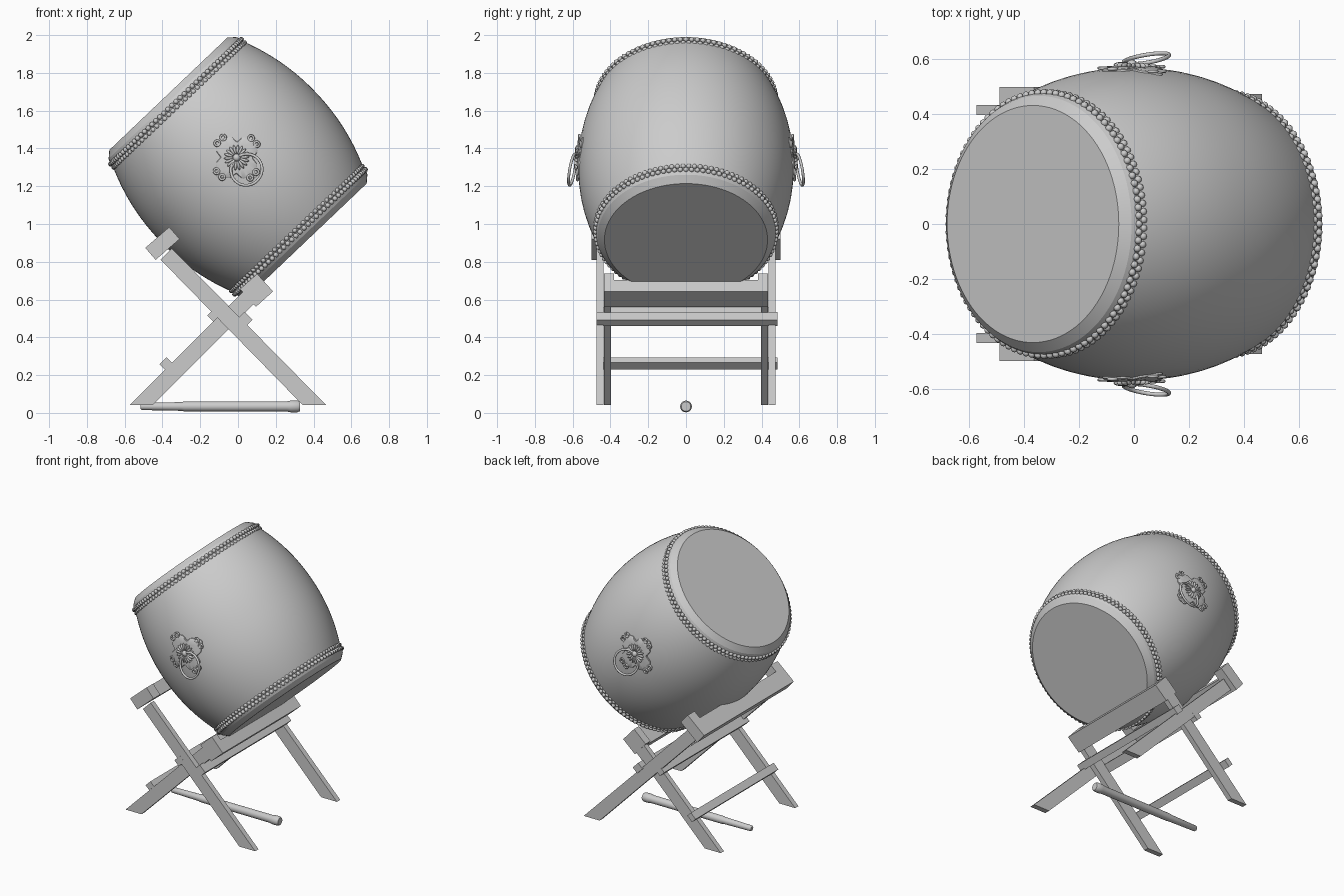
import bpy, bmesh
from math import sin, cos, pi, sqrt, radians
from mathutils import Matrix, Vector

cube = bpy.data.objects.get("Cube")
if cube:
    bpy.data.objects.remove(cube)

grey = bpy.data.materials.new("plain_grey")
grey.use_nodes = True
GREY = (0.6, 0.6, 0.6, 1)
grey.diffuse_color = GREY
grey.node_tree.nodes["Principled BSDF"].inputs["Base Color"].default_value = GREY

# Drum frame: local z is the tilted drum axis
DRUM = Matrix.Translation((0, 0, 1.303)) @ Matrix.Rotation(radians(-43.6), 4, 'Y')


def finish(name, bm, matrix=Matrix(), smooth=None):
    bmesh.ops.recalc_face_normals(bm, faces=bm.faces)
    me = bpy.data.meshes.new(name)
    bm.to_mesh(me)
    bm.free()
    if smooth:
        me.shade_smooth()
        me.set_sharp_from_angle(angle=radians(smooth))
    me.materials.append(grey)
    ob = bpy.data.objects.new(name, me)
    ob.matrix_world = matrix
    bpy.context.collection.objects.link(ob)
    return ob


def loft(bm, rings, caps=True):
    rows = [[bm.verts.new(p) for p in ring] for ring in rings]
    n = len(rows[0])
    for a, b in zip(rows, rows[1:]):
        for i in range(n):
            j = (i + 1) % n
            bm.faces.new((a[i], a[j], b[j], b[i]))
    if caps:
        bm.faces.new(rows[0])
        bm.faces.new(rows[-1])


def lathe(name, profile, matrix, n=96, smooth=20):
    bm = bmesh.new()
    loft(bm, [[(r * cos(2 * pi * i / n), r * sin(2 * pi * i / n), z) for i in range(n)]
              for r, z in profile])
    return finish(name, bm, matrix, smooth)


def torus(bm, major, minor, matrix, n=48, m=10):
    rings = []
    for i in range(n + 1):
        u = 2 * pi * i / n
        rings.append([matrix @ Vector(((major + minor * cos(2 * pi * k / m)) * cos(u),
                                       (major + minor * cos(2 * pi * k / m)) * sin(u),
                                       minor * sin(2 * pi * k / m))) for k in range(m)])
    loft(bm, rings, caps=False)
    bmesh.ops.remove_doubles(bm, verts=bm.verts, dist=1e-5)


def barrel(z):
    return 0.57 - 0.105 * abs(z / 0.49) ** 2.1


# Drum body and skins
lathe("drum_body", [(barrel(z), z) for z in [0.49 * (k / 16 - 1) for k in range(33)]], DRUM)
for label, s in (("upper", 1), ("lower", -1)):
    lathe(label + "_skin", [(0.476, s * 0.435), (0.475, s * 0.487), (0.467, s * 0.503),
                            (0.432, s * 0.534)], DRUM)
    # Two staggered rows of studs
    bm = bmesh.new()
    count = 100
    for row, z in enumerate((0.476, 0.451)):
        for i in range(count):
            t = 2 * pi * (i + row / 2) / count
            place = Matrix.Translation((0.478 * cos(t), 0.478 * sin(t), s * z))
            bmesh.ops.create_icosphere(bm, subdivisions=2, radius=0.0135, matrix=place)
    finish(label + "_studs", bm, DRUM, 60)

# Side ornaments with ring handles
PX, PZ = 0.028, 0.04


def on_side(side, x, z, lift):
    x, z = PX + x, PZ + z
    return Vector((x, side * (sqrt(barrel(z) ** 2 - x * x) + lift), z))


def lobed(t):
    return 0.117 + 0.025 * cos(4 * t) + 0.006 * cos(12 * t)


for label, side in (("front", -1), ("back", 1)):
    bm = bmesh.new()
    n = 96
    rings = []
    for scale, lift in ((1, -0.01), (1, 0.006), (0.96, 0.009), (0.6, 0.009), (0.1, 0.009)):
        rings.append([on_side(side, scale * lobed(2 * pi * i / n) * cos(2 * pi * i / n),
                              scale * lobed(2 * pi * i / n) * sin(2 * pi * i / n), lift)
                      for i in range(n)])
    loft(bm, rings)
    finish(label + "_plate", bm, DRUM, 35)

    # Scrolls at the plate corners
    bm = bmesh.new()
    for k in range(4):
        for da in (-0.17, 0.17):
            t = k * pi / 2 + da
            p = on_side(side, 0.128 * cos(t), 0.128 * sin(t), 0.008)
            torus(bm, 0.014, 0.006, Matrix.Translation(p) @ Matrix.Rotation(pi / 2, 4, 'X'), 20, 8)
    finish(label + "_scrolls", bm, DRUM, 60)

    # Rosette of petals around a boss
    bm = bmesh.new()
    petals = 18
    for k in range(petals):
        t = 2 * pi * k / petals
        p = on_side(side, 0.042 * cos(t), 0.042 * sin(t), 0.011)
        place = (Matrix.Translation(p) @ Matrix.Rotation(-t, 4, 'Y')
                 @ Matrix.Diagonal((0.026, 0.011, 0.0075, 1)))
        bmesh.ops.create_uvsphere(bm, u_segments=12, v_segments=8, radius=1, matrix=place)
    place = Matrix.Translation(on_side(side, 0, 0, 0.012)) @ Matrix.Diagonal((1, 0.9, 1, 1))
    bmesh.ops.create_uvsphere(bm, u_segments=16, v_segments=10, radius=0.02, matrix=place)
    finish(label + "_rosette", bm, DRUM, 60)

    bm = bmesh.new()
    tilt = Matrix.Rotation(pi / 2 + side * 0.24, 4, 'X')
    torus(bm, 0.084, 0.0075, Matrix.Translation((PX - 0.006, side * 0.602, -0.042)) @ tilt)
    finish(label + "_ring", bm, DRUM, 60)


# Stand parts are xz outlines extruded along y
def prism(name, outline, y0, y1):
    bm = bmesh.new()
    loft(bm, [[(x, y, z) for x, z in outline] for y in (y0, y1)])
    return finish(name, bm)


def tilted_box(name, x, z, u, v, y0, y1, angle=45, u_max=None, v_max=None):
    # u runs up and to the right, v up and to the left
    c, s = cos(radians(angle)), sin(radians(angle))
    u1 = u if u_max is None else u_max
    v1 = v if v_max is None else v_max
    corners = ((-u, -v), (u1, -v), (u1, v1), (-u, v1))
    return prism(name, [(x + a * c - b * s, z + a * s + b * c) for a, b in corners], y0, y1)


FOOT, W = 0.042, 0.062
for label, s in (("front", -1), ("back", 1)):
    outer = sorted((s * 0.437, s * 0.474))
    inner = sorted((s * 0.397, s * 0.433))
    prism(label + "_outer_leg", [(0.404 - W, FOOT), (0.404 + W, FOOT),
                                 (-0.35, 0.87), (-0.41, 0.87 - W + 0.003)], *outer)
    prism(label + "_inner_leg", [(-0.512 - W, FOOT), (-0.512 + W, FOOT),
                                 (0.12, 0.612), (0.06, 0.676)], *inner)
    # Raised ends of the two rests
    tilted_box(label + "_high_rest_end", -0.4, 0.897, 0.084, 0.042,
               *sorted((s * 0.425, s * 0.5)), angle=41)
    tilted_box(label + "_low_rest_end", 0.098, 0.649, 0.061, 0.063,
               *sorted((s * 0.38, s * 0.435)), angle=42)
tilted_box("high_rest", -0.4, 0.897, 0.084, 0.042, -0.425, 0.425, angle=41, u_max=0.03)
tilted_box("low_rest", 0.098, 0.649, 0.061, 0.063, -0.38, 0.38, angle=42, v_max=0.018)

# Cross bars
tilted_box("right_cross_bar", 0.038, 0.497, 0.024, 0.03, -0.475, 0.485)
tilted_box("left_cross_bar", -0.125, 0.52, 0.03, 0.024, -0.475, 0.475)
tilted_box("foot_cross_bar", -0.382, 0.262, 0.026, 0.02, -0.437, 0.485)

# Drumstick lying under the stand
lathe("drumstick", [(0.014, -0.515), (0.019, -0.508), (0.023, -0.3), (0.026, -0.285),
                    (0.027, 0.26), (0.031, 0.28), (0.031, 0.315), (0.025, 0.328)],
      Matrix.Translation((0, 0, 0.034)) @ Matrix.Rotation(pi / 2, 4, 'Y'), 32, 40)
